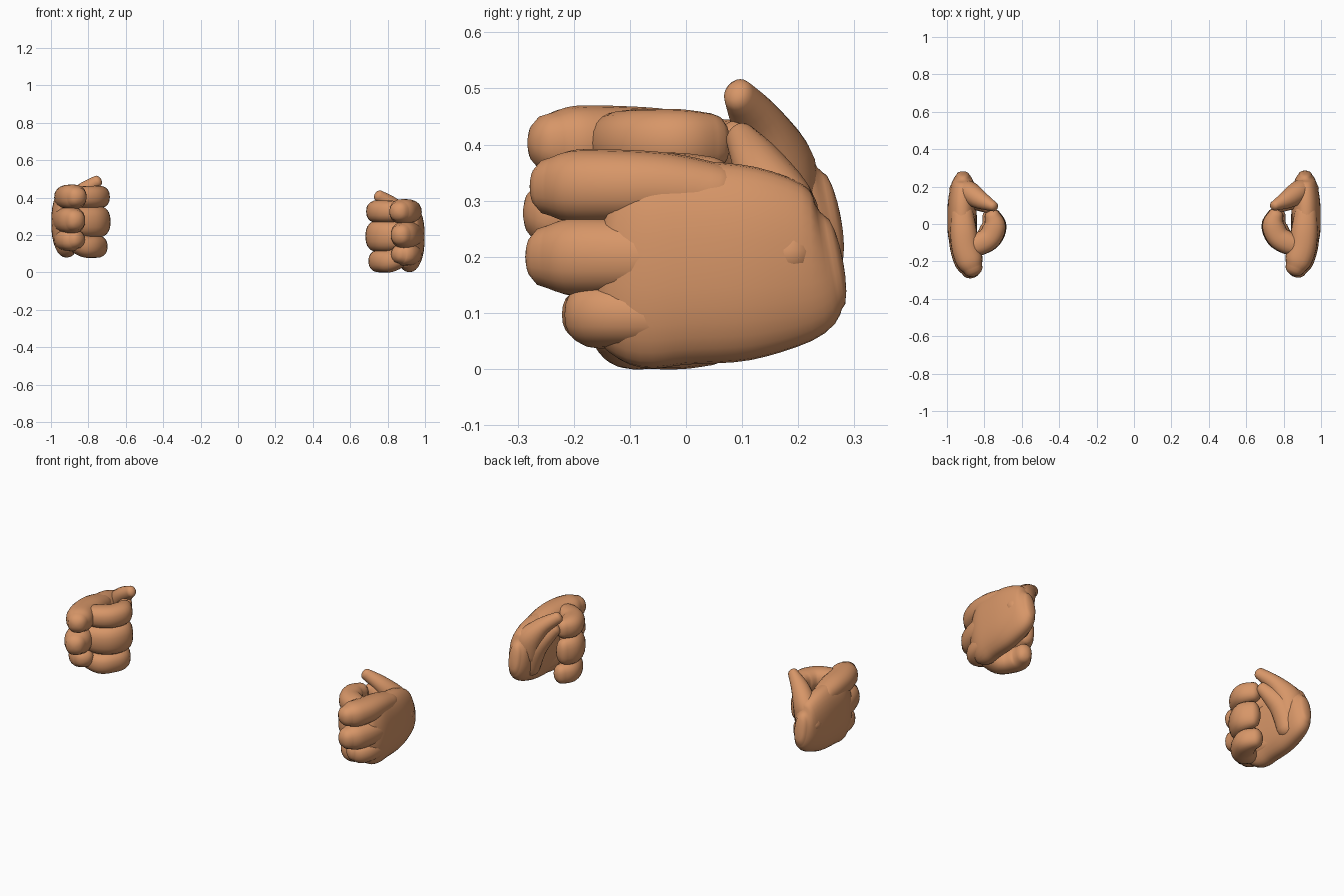
import bpy, bmesh, math
from mathutils import Vector

if "Cube" in bpy.data.objects:
    bpy.data.objects.remove(bpy.data.objects["Cube"])

skin = bpy.data.materials.new("warm skin")
skin.diffuse_color = (0.68, 0.305, 0.138, 1)
skin.use_nodes = True
skin.node_tree.nodes["Principled BSDF"].inputs["Base Color"].default_value = skin.diffuse_color
UP = Vector((0, 0, 1))


def smooth_path(keys, steps=4):
    """Catmull-Rom through rows of (x, y, z, half width, half height)."""
    ks = [keys[0]] + list(keys) + [keys[-1]]
    out = []
    for i in range(1, len(ks) - 2):
        for s in range(steps):
            t = s / steps
            out.append([0.5 * (2 * b + (c - a) * t + (2 * a - 5 * b + 4 * c - d) * t * t
                               + (3 * b - a - 3 * c + d) * t ** 3)
                        for a, b, c, d in zip(*ks[i - 1:i + 3])])
    out.append(list(keys[-1]))
    return out


def limb(name, keys, side, power=2.4, cap=0.8, n=20):
    """Loft rounded sections along a path with domed ends; side -1 mirrors it."""
    rows = smooth_path(keys)
    pts = [Vector(r[:3]) for r in rows]
    m = len(pts)
    tans = [(pts[min(i + 1, m - 1)] - pts[max(i - 1, 0)]).normalized() for i in range(m)]
    rings = []
    for i, r in enumerate(rows):
        rings.append((pts[i], tans[i], r[3], r[4]))

    def dome(i, sign):
        res = []
        a, b = rows[i][3:]
        for ang in (25, 50, 70, 84):
            c, s = math.cos(math.radians(ang)), math.sin(math.radians(ang))
            res.append((pts[i] + tans[i] * sign * s * cap * min(a, b), tans[i], a * c, b * c))
        return res
    rings = dome(0, -1)[::-1] + rings + dome(m - 1, 1)

    bm = bmesh.new()
    loops = []
    for p, t, a, b in rings:
        across = t.cross(UP).normalized()
        up = across.cross(t)
        loop = []
        for k in range(n):
            ang = 2 * math.pi * k / n
            c, s = math.cos(ang), math.sin(ang)
            v = p + across * a * math.copysign(abs(c) ** (2 / power), c) \
                  + up * b * math.copysign(abs(s) ** (2 / power), s)
            if side < 0:     # left hand sits higher
                v = Vector((-v.x, v.y - 0.004, v.z + 0.078))
            loop.append(bm.verts.new(v))
        loops.append(loop)
    for l0, l1 in zip(loops, loops[1:]):
        for k in range(n):
            bm.faces.new((l0[k], l0[(k + 1) % n], l1[(k + 1) % n], l1[k]))
    bm.faces.new(loops[0])
    bm.faces.new(loops[-1])
    bmesh.ops.recalc_face_normals(bm, faces=bm.faces)
    for f in bm.faces:
        f.smooth = True
    me = bpy.data.meshes.new(name)
    bm.to_mesh(me)
    bm.free()
    me.materials.append(skin)
    ob = bpy.data.objects.new(name, me)
    bpy.context.collection.objects.link(ob)


# finger: outer z, outer half height, inner z, inner half height, knuckle y shift,
# knuckle x shift, curl x shift
FINGERS = {"index": (0.325, 0.066, 0.325, 0.060, 0.0, -0.008, 0.004),
           "middle": (0.200, 0.070, 0.193, 0.082, -0.008, 0.0, 0.0),
           "little": (0.097, 0.060, 0.060, 0.060, 0.062, -0.006, 0.016)}

for side, label in ((1, "right"), (-1, "left")):
    # palm and back of the hand, tapering to the wrist
    limb(label + "_palm", [
        (0.915, 0.262, 0.190, 0.036, 0.085),
        (0.915, 0.222, 0.185, 0.060, 0.135),
        (0.919, 0.120, 0.188, 0.076, 0.172),
        (0.919, 0.000, 0.190, 0.079, 0.182),
        (0.915, -0.070, 0.190, 0.076, 0.188),
        (0.902, -0.120, 0.195, 0.066, 0.165)], side, power=2.3, cap=0.5, n=32)

    for name, (zo, ho, zi, hi, dy, dx, cx) in FINGERS.items():
        # first segment, reaching forward from the palm
        limb(f"{label}_{name}_knuckle", [
            (0.918, 0.060, zo - 0.014, 0.060, ho * 0.82),
            (0.920 + dx, -0.030, zo - 0.003, 0.071, ho * 0.95),
            (0.910 + dx, -0.120, zo, 0.074, ho),
            (0.886 + dx, -0.195 + dy * 0.6, zo, 0.072, ho),
            (0.870 + dx, -0.234 + dy, zo, 0.054, ho * 0.82)], side, power=2.3)
        # folded segment, curling back toward the thumb
        limb(f"{label}_{name}_curl", [
            (0.865, -0.115, (zo + zi) / 2, 0.058, hi * 0.9),
            (0.815, -0.098, zi, 0.062, hi * 0.98),
            (0.765 + cx, -0.066, zi, 0.062, hi),
            (0.741 + cx, -0.005, zi, 0.060, hi),
            (0.754 + cx, 0.048, zi, 0.042, hi * 0.88)], side, power=2.3)

    # thumb
    limb(label + "_thumb", [
        (0.912, 0.180, 0.190, 0.058, 0.080),
        (0.884, 0.172, 0.275, 0.062, 0.072),
        (0.825, 0.134, 0.356, 0.050, 0.046),
        (0.752, 0.098, 0.410, 0.027, 0.031)], side, power=2.0)
    # lower pad of the thumb
    limb(label + "_thumb_pad", [
        (0.898, 0.155, 0.110, 0.060, 0.060),
        (0.865, 0.145, 0.230, 0.062, 0.065),
        (0.778, 0.092, 0.335, 0.032, 0.036)], side, power=2.0)
